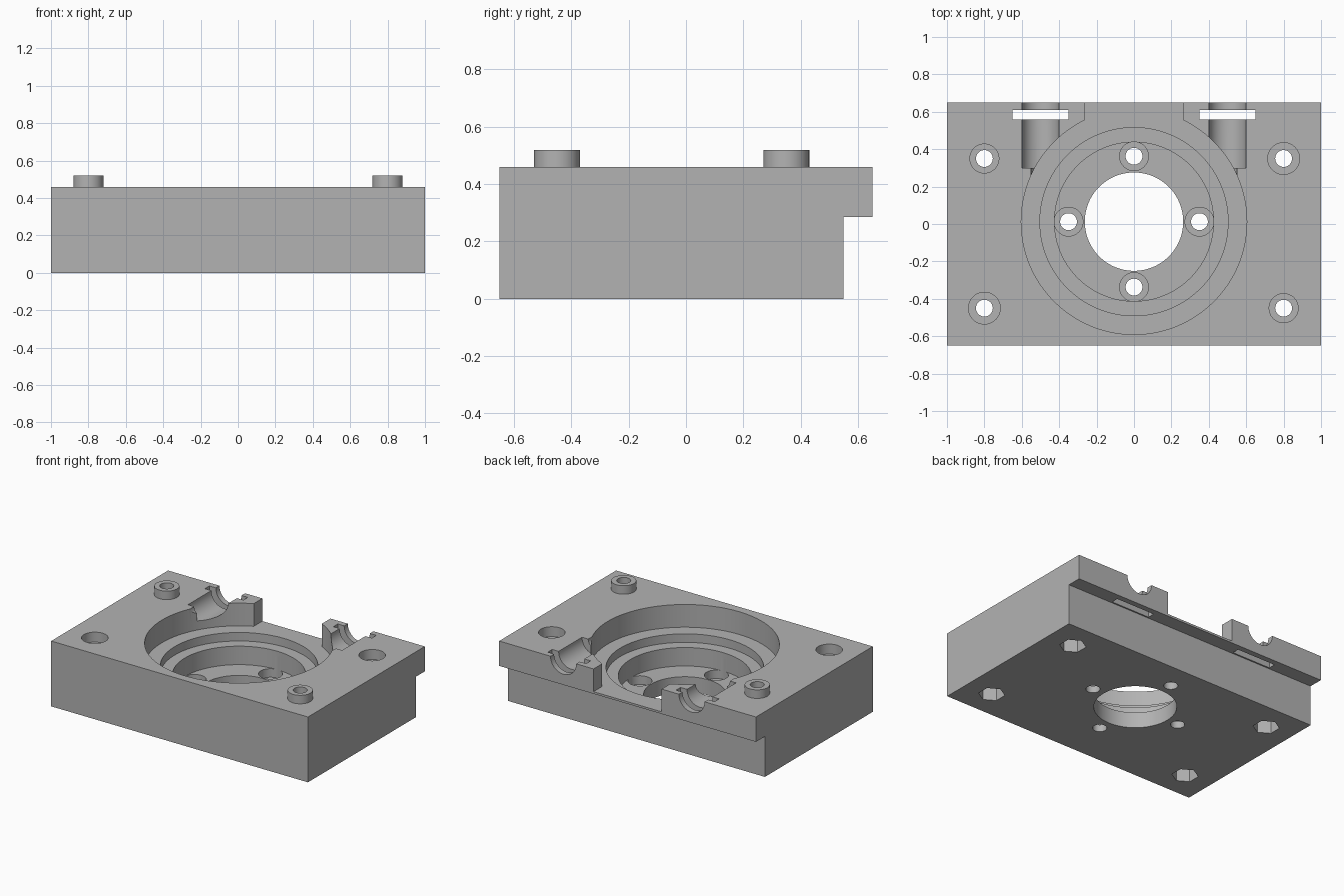
import bpy
import bmesh
from math import pi
from mathutils import Matrix

default = bpy.data.objects.get("Cube")
if default:
    bpy.data.objects.remove(default, do_unlink=True)

TOP = 0.46          # upper face of the plate
STEP = 0.285        # underside of the rear lip
BORE_Y = 0.0125     # centre of the round pocket

grey = bpy.data.materials.new("plain_grey")
grey.use_nodes = True
colour = (0.45, 0.45, 0.45, 1)
grey.diffuse_color = colour
grey.node_tree.nodes["Principled BSDF"].inputs["Base Color"].default_value = colour


def to_object(bm, name):
    bmesh.ops.recalc_face_normals(bm, faces=bm.faces)
    mesh = bpy.data.meshes.new(name)
    bm.to_mesh(mesh)
    bm.free()
    mesh.materials.append(grey)
    ob = bpy.data.objects.new(name, mesh)
    bpy.context.collection.objects.link(ob)
    return ob


def cylinder(name, x, y, r, z0, z1, sides=72, turn=0):
    bm = bmesh.new()
    place = Matrix.Translation((x, y, (z0 + z1) / 2)) @ Matrix.Rotation(turn, 4, 'Z')
    bmesh.ops.create_cone(bm, cap_ends=True, segments=sides, radius1=r, radius2=r,
                          depth=z1 - z0, matrix=place)
    return to_object(bm, name)


def groove(name, x, r, y0, y1):
    bm = bmesh.new()
    place = Matrix.Translation((x, (y0 + y1) / 2, TOP)) @ Matrix.Rotation(pi / 2, 4, 'X')
    bmesh.ops.create_cone(bm, cap_ends=True, segments=64, radius1=r, radius2=r,
                          depth=y1 - y0, matrix=place)
    return to_object(bm, name)


def box(name, x0, x1, y0, y1, z0, z1):
    bm = bmesh.new()
    place = (Matrix.Translation(((x0 + x1) / 2, (y0 + y1) / 2, (z0 + z1) / 2))
             @ Matrix.Diagonal((x1 - x0, y1 - y0, z1 - z0, 1)))
    bmesh.ops.create_cube(bm, size=1, matrix=place)
    return to_object(bm, name)


def combine(target, tool, operation='DIFFERENCE'):
    tool.hide_render = True
    mod = target.modifiers.new(tool.name, 'BOOLEAN')
    mod.operation = operation
    mod.solver = 'EXACT'
    mod.object = tool
    bpy.context.view_layer.objects.active = target
    bpy.ops.object.modifier_apply(modifier=mod.name)
    bpy.data.objects.remove(tool, do_unlink=True)


# Plate: stepped side profile extruded across the width
bm = bmesh.new()
profile = [(-0.65, 0), (0.55, 0), (0.55, STEP), (0.65, STEP), (0.65, TOP), (-0.65, TOP)]
side = bm.faces.new([bm.verts.new((-1, y, z)) for y, z in profile])
extruded = bmesh.ops.extrude_face_region(bm, geom=[side])
bmesh.ops.translate(bm, vec=(2, 0, 0),
                    verts=[v for v in extruded["geom"] if isinstance(v, bmesh.types.BMVert)])
plate = to_object(bm, "mounting_plate")

# Stepped round pocket with a through bore
for radius, floor in [(0.603, 0.30), (0.503, 0.24), (0.425, 0.11), (0.263, -0.1)]:
    combine(plate, cylinder("pocket_cutter", 0, BORE_Y, radius, floor, 0.7, 128))

# Opening from the pocket through the rear edge
combine(plate, box("opening_cutter", -0.265, 0.265, 0.45, 0.8, 0.30, 0.7))

# Counterbored screw holes in the pocket floor
for dx, dy in [(0.35, 0), (-0.35, 0), (0, 0.35), (0, -0.35)]:
    combine(plate, cylinder("head_cutter", dx, BORE_Y + dy, 0.077, 0.05, 0.2, 48))
    combine(plate, cylinder("screw_cutter", dx, BORE_Y + dy, 0.045, -0.1, 0.2, 48))

# Half-round grooves and strap slots at the rear
for s in (-1, 1):
    combine(plate, groove("groove_cutter", s * 0.5, 0.1, 0.3, 0.8))
    combine(plate, groove("narrow_groove_cutter", s * 0.5, 0.052, 0.15, 0.4))
    combine(plate, box("slot_cutter", s * 0.5 - 0.15, s * 0.5 + 0.15, 0.56, 0.61, 0.2, 0.7))

# Corners: locating bosses on one diagonal, sockets on the other, bolt holes and nut traps
for x in (-0.8, 0.8):
    for y in (-0.45, 0.35):
        if x * y < 0:
            combine(plate, cylinder("boss", x, y, 0.08, TOP - 0.05, 0.52), 'UNION')
        else:
            combine(plate, cylinder("socket_cutter", x, y, 0.085, TOP - 0.07, 0.7))
        combine(plate, cylinder("bolt_cutter", x, y, 0.045, -0.1, 0.7, 48))
        combine(plate, cylinder("nut_cutter", x, y, 0.085, -0.1, 0.1, 6, pi / 6 * 0))

# Smooth round walls, crisp edges
bpy.ops.object.select_all(action='DESELECT')
plate.select_set(True)
bpy.context.view_layer.objects.active = plate
bpy.ops.object.shade_smooth_by_angle(angle=0.5)
